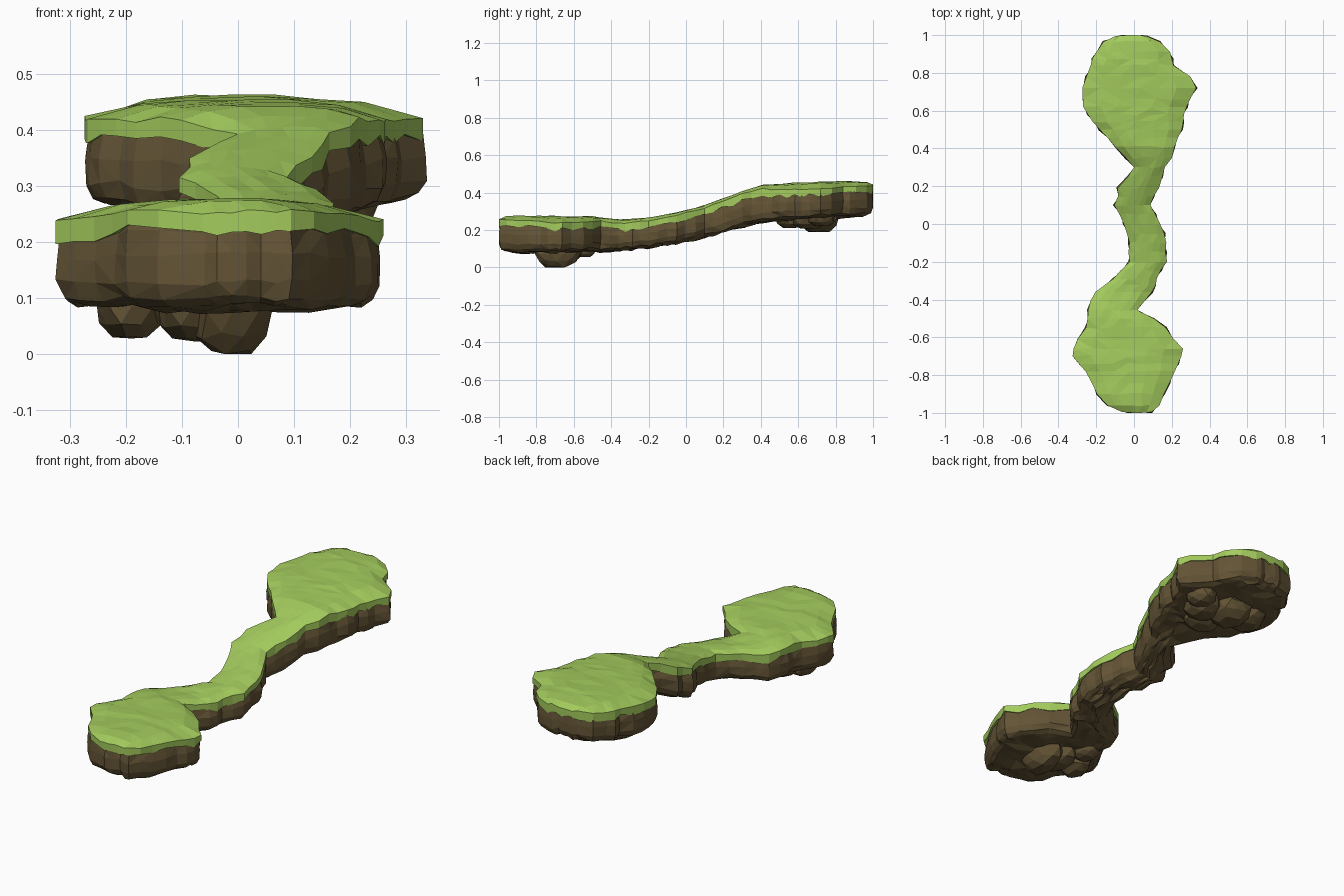
import bpy, bmesh, math, random
from mathutils import Vector

if "Cube" in bpy.data.objects:
    bpy.data.objects.remove(bpy.data.objects["Cube"])
random.seed(4)

# outline stations: y, left x, right x
OUT = [(-.995, -.06, .10), (-.96, -.14, .14), (-.90, -.19, .16), (-.84, -.23, .185), (-.78, -.26, .22),
       (-.70, -.325, .255), (-.66, -.32, .265), (-.61, -.295, .205), (-.55, -.26, .165), (-.50, -.25, .11),
       (-.455, -.24, .015), (-.41, -.235, .05), (-.36, -.21, .10), (-.29, -.11, .125), (-.20, -.03, .17),
       (-.10, -.03, .17), (0, -.055, .14), (.10, -.10, .09), (.19, -.08, .13), (.25, -.03, .15),
       (.30, 0, .165), (.35, -.05, .205), (.41, -.10, .22), (.50, -.18, .25), (.58, -.25, .27),
       (.66, -.275, .295), (.72, -.27, .33), (.78, -.25, .30), (.84, -.225, .21), (.91, -.205, .185),
       (.965, -.165, .13), (.995, -.09, .07)]
# heights: y, grass top z, dirt bottom z
HGT = [(-1, .272, .09), (-.9, .279, .085), (-.5, .275, .09), (-.35, .257, .095), (-.2, .268, .11),
       (-.05, .295, .135), (.1, .335, .165), (.25, .39, .21), (.4, .443, .25), (.6, .455, .265),
       (.85, .465, .275), (1, .458, .285)]
M = 6  # columns across


def interp(table, y, c):
    for a, b in zip(table, table[1:]):
        if y <= b[0]:
            t = max(0, (y - a[0]) / (b[0] - a[0]))
            return a[c] + (b[c] - a[c]) * t
    return table[-1][c]


def jit(a):
    return random.uniform(-a, a)


# plan grid shared by grass and dirt
ys = [OUT[0][0]]
for a, b in zip(OUT, OUT[1:]):
    n = 2 if b[0] - a[0] > .065 else 1
    ys += [a[0] + (b[0] - a[0]) * k / n for k in range(1, n + 1)]
R = len(ys)
plan = {}
for i, y in enumerate(ys):
    l, r = interp(OUT, y, 1), interp(OUT, y, 2)
    if abs(l) < .3:
        l += jit(.007)
    if abs(r) < .3:
        r += jit(.007)
    for j in range(M + 1):
        t = j / M
        bow = .005 * (1 - (2 * t - 1) ** 2) * (-1 if i == 0 else 1 if i == R - 1 else 0)
        plan[i, j] = Vector((l + (r - l) * t, y + bow))
loop = ([(0, j) for j in range(M)] + [(i, M) for i in range(R - 1)]
        + [(R - 1, j) for j in range(M, 0, -1)] + [(i, 0) for i in range(R - 1, 0, -1)])
N = len(loop)
normal, arc, s = {}, {}, 0
for k, key in enumerate(loop):
    p, q = plan[loop[k - 1]], plan[loop[(k + 1) % N]]
    d = (q - p).normalized()
    normal[key] = Vector((d.y, -d.x))
    arc[key] = s
    s += (plan[loop[(k + 1) % N]] - plan[key]).length
edge_keys = set(loop)

top = {}
for (i, j), p in plan.items():
    t = abs(2 * j / M - 1)
    wide = min(1, (plan[i, M].x - plan[i, 0].x) / .5)
    drop = .03 * wide * t ** 3
    if i in (0, R - 1):
        drop = .012
    if (i, j) in edge_keys:
        drop += random.uniform(0, .007)
    top[i, j] = interp(HGT, p.y, 1) - drop - random.uniform(0, .005)


def ring(bm, offset, zfun):
    """Boundary ring moved along the outline normals."""
    out = []
    for key in loop:
        p = plan[key] + normal[key] * offset(key)
        y = max(-1, min(1, p.y))
        out.append(bm.verts.new((p.x, y, zfun(key))))
    return out


def bridge(bm, a, b):
    for k in range(N):
        n = (k + 1) % N
        bm.faces.new((a[k], b[k], b[n], a[n]))


def cap(bm, edge, zfun, wobble, flip):
    """Fill a boundary ring with the row and column grid."""
    v = dict(zip(loop, edge))
    for i in range(1, R - 1):
        l, r = v[i, 0].co, v[i, M].co
        for j in range(1, M):
            p = l.lerp(r, j / M)
            v[i, j] = bm.verts.new((p.x + jit(wobble), p.y + jit(wobble), zfun((i, j))))
    for i in range(R - 1):
        for j in range(M):
            f = [v[i, j], v[i, j + 1], v[i + 1, j + 1], v[i + 1, j]]
            bm.faces.new(f[::-1] if flip else f)


def material(name, col):
    m = bpy.data.materials.new(name)
    m.diffuse_color = (*col, 1)
    m.use_nodes = True
    m.node_tree.nodes["Principled BSDF"].inputs["Base Color"].default_value = m.diffuse_color
    return m


def finish(bm, name, mat):
    bmesh.ops.triangulate(bm, faces=bm.faces[:])
    me = bpy.data.meshes.new(name)
    bm.to_mesh(me)
    bm.free()
    ob = bpy.data.objects.new(name, me)
    me.materials.append(mat)
    bpy.context.collection.objects.link(ob)


grass_mat = material("grass", (.37, .60, .11))
dirt_mat = material("dirt", (.125, .088, .036))

# grass layer with an uneven hanging rim
bm = bmesh.new()
rim = {k: top[k] - random.uniform(.026, .046) for k in loop}
upper = ring(bm, lambda k: 0, lambda k: top[k])
lower = ring(bm, lambda k: 0, lambda k: rim[k])
under = ring(bm, lambda k: -.02, lambda k: rim[k] + .004)
cap(bm, upper, lambda k: top[k], .006, False)
bridge(bm, upper, lower)
bridge(bm, lower, under)
finish(bm, "grass_top", grass_mat)

# dirt body with scalloped, rounded sides
bm = bmesh.new()
bottom = {k: interp(HGT, plan[k].y, 2) + jit(.006) for k in plan}


def scallop(k):
    return .018 * abs(math.sin(arc[k] / .105 * math.pi)) - .013


prev = None
for f, off in ((0, -.014), (.14, -.006), (.4, .001), (.72, 0), (.92, -.013), (1, -.035)):
    amt = .4 if f == 0 else 1
    cur = ring(bm, lambda k: off + amt * scallop(k) + jit(.003),
               lambda k: (top[k] - .014) * (1 - f) + bottom[k] * f + (jit(.005) if 0 < f < 1 else 0))
    if prev:
        bridge(bm, prev, cur)
    prev = cur
cap(bm, prev, lambda k: bottom[k] - .004 + jit(.008), .006, True)
finish(bm, "dirt_body", dirt_mat)

# boulders hanging under both islands: centre, half sizes
LUMPS = [((-.01, -.69, .075), (.075, .12, .075)), ((-.08, -.66, .085), (.075, .10, .062)),
         ((-.19, -.66, .085), (.065, .09, .057)), ((-.16, -.55, .09), (.06, .07, .035)),
         ((.0, .71, .26), (.10, .11, .07)), ((.12, .66, .265), (.09, .10, .06)),
         ((-.11, .70, .265), (.09, .10, .055)), ((.05, .56, .26), (.10, .08, .05)),
         ((.18, .72, .27), (.07, .08, .05))]
bm = bmesh.new()
for c, h in LUMPS:
    for v in bmesh.ops.create_icosphere(bm, subdivisions=2, radius=1)["verts"]:
        p = v.co * (1 + jit(.07))
        p.z = max(-1, p.z * 1.15)  # flattened underside
        v.co = Vector((c[0] + p.x * h[0], c[1] + p.y * h[1], max(0, c[2] + p.z * h[2])))
finish(bm, "hanging_boulders", dirt_mat)
